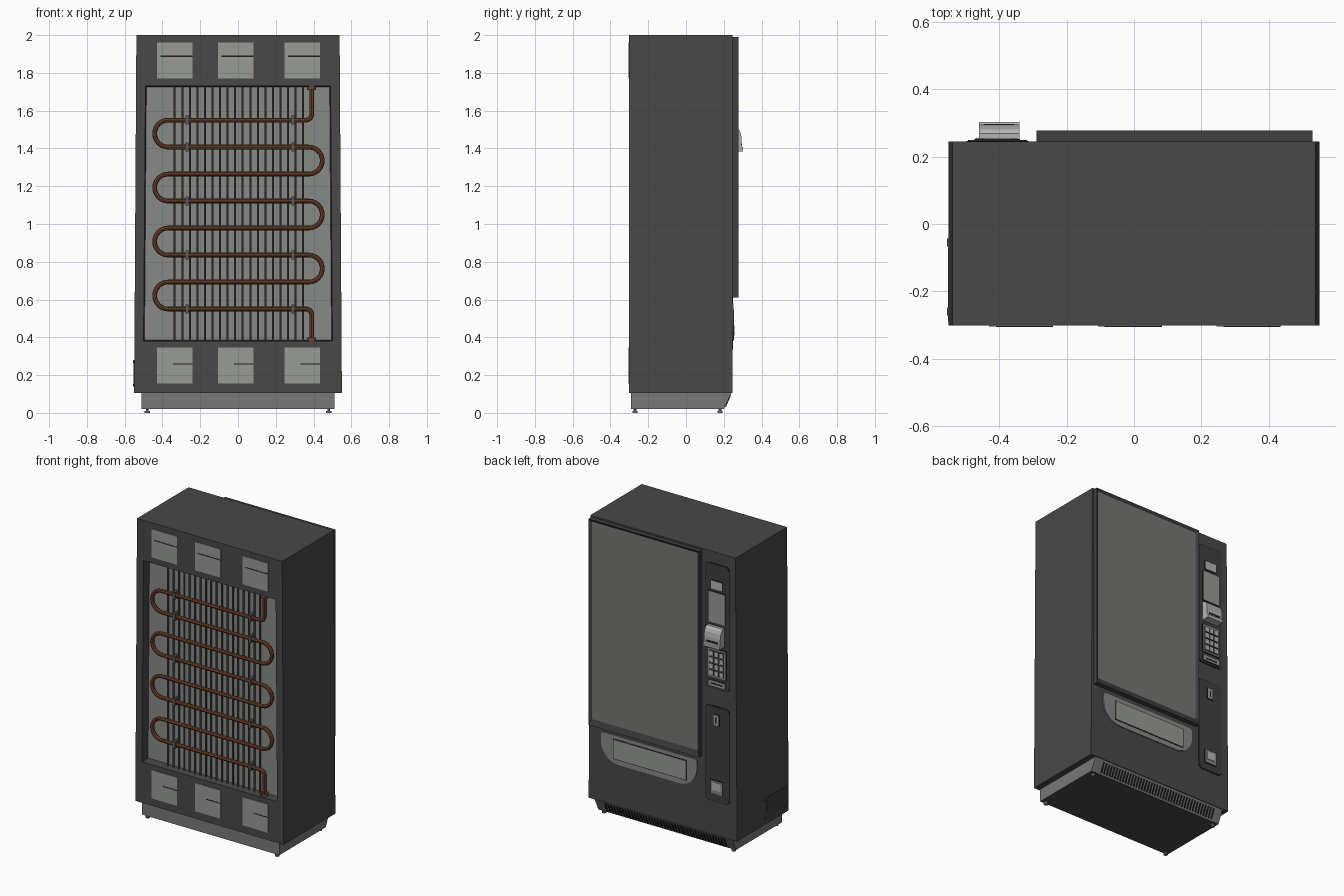
import bpy, bmesh, math
from mathutils import Vector

if "Cube" in bpy.data.objects:
    bpy.data.objects.remove(bpy.data.objects["Cube"])


def mat(name, r, g=None, b=None):
    m = bpy.data.materials.new(name)
    m.diffuse_color = (r, r if g is None else g, r if b is None else b, 1)
    m.use_nodes = True
    m.node_tree.nodes["Principled BSDF"].inputs["Base Color"].default_value = m.diffuse_color
    return m


BODY = mat("charcoal body", 0.065)
FRAME = mat("dark frame", 0.05)
BLACK = mat("black gap", 0.015)
GLASS = mat("grey glass", 0.18, 0.185, 0.175)
PANEL = mat("recess grey", 0.24, 0.255, 0.235)
VENT = mat("vent grey", 0.31, 0.325, 0.30)
BASE = mat("base grey", 0.19)
STEEL = mat("light steel", 0.45)
COPPER = mat("copper", 0.16, 0.055, 0.025)
ROD = mat("rod grey", 0.10)


def finish(name, bm, *mats):
    bmesh.ops.recalc_face_normals(bm, faces=bm.faces)
    me = bpy.data.meshes.new(name)
    bm.to_mesh(me)
    bm.free()
    for m in mats:
        me.materials.append(m)
    ob = bpy.data.objects.new(name, me)
    bpy.context.collection.objects.link(ob)
    return ob


def prism(name, pts, a, b, m, axis="y"):
    """Extrude a profile: (x, z) along y, or (y, z) along x."""
    bm = bmesh.new()
    put = (lambda p, t: (p[0], t, p[1])) if axis == "y" else (lambda p, t: (t, p[0], p[1]))
    lo = [bm.verts.new(put(p, a)) for p in pts]
    hi = [bm.verts.new(put(p, b)) for p in pts]
    bm.faces.new(lo)
    bm.faces.new(hi)
    n = len(pts)
    for i in range(n):
        bm.faces.new((lo[i], lo[(i + 1) % n], hi[(i + 1) % n], hi[i]))
    return finish(name, bm, m)


def arc(cx, cz, r, a0, a1, n=8):
    return [(cx + r * math.cos(math.radians(a0 + (a1 - a0) * i / n)),
             cz + r * math.sin(math.radians(a0 + (a1 - a0) * i / n))) for i in range(n + 1)]


def rounded(x0, x1, z0, z1, rb, rt):
    """Rounded rectangle with separate bottom and top radii."""
    return (arc(x0 + rb, z0 + rb, rb, 180, 270) + arc(x1 - rb, z0 + rb, rb, 270, 360)
            + arc(x1 - rt, z1 - rt, rt, 0, 90) + arc(x0 + rt, z1 - rt, rt, 90, 180))


def box(name, x0, x1, y0, y1, z0, z1, m):
    return prism(name, [(x0, z0), (x1, z0), (x1, z1), (x0, z1)], y0, y1, m)


def cylinder(name, p0, p1, r, m, sides=8):
    p0, p1 = Vector(p0), Vector(p1)
    bm = bmesh.new()
    bmesh.ops.create_cone(bm, cap_ends=True, segments=sides, radius1=r, radius2=r, depth=(p1 - p0).length)
    q = Vector((0, 0, 1)).rotation_difference(p1 - p0)
    for v in bm.verts:
        v.co = q @ v.co + (p0 + p1) / 2
    return finish(name, bm, m)


YF, YB, YR = -0.301, 0.245, -0.245   # coil side, display side, recess floor

# Cabinet: slightly tapered shell with a recess on the coil side
bm = bmesh.new()


def loop(y, xb, xt, z0, z1):
    return [bm.verts.new(c) for c in ((-xb, y, z0), (xb, y, z0), (xt, y, z1), (-xt, y, z1))]


loops = [loop(YB, 0.55, 0.538, 0.105, 2.0), loop(YF, 0.55, 0.538, 0.105, 2.0),
         loop(YF, 0.50, 0.49, 0.38, 1.73), loop(YR, 0.495, 0.485, 0.385, 1.725)]
for a, b in zip(loops, loops[1:]):
    for i in range(4):
        j = (i + 1) % 4
        bm.faces.new((a[i], a[j], b[j], b[i]))
bm.faces.new(loops[0])
bm.faces.new(loops[-1]).material_index = 1
finish("cabinet", bm, BODY, PANEL)

# Vent screens above and below the coil
for z0 in (0.155, 1.77):
    for x0 in (-0.43, -0.107, 0.245):
        box("vent_screen", x0, x0 + 0.19, -0.304, YF + 0.01, z0, z0 + 0.19, VENT)
        lo = x0 + (0.02 if z0 > 1 else 0.085)
        box("vent_crease", lo, x0 + 0.19, -0.305, YF, z0 + 0.10 + (0.015 if z0 > 1 else 0),
            z0 + 0.106 + (0.015 if z0 > 1 else 0), BLACK)

# Condenser rods
for i in range(18):
    x = -0.335 + i * 0.04
    cylinder("condenser_rod", (x, -0.262, 0.382), (x, -0.262, 1.728), 0.006, ROD, 6)

# Copper serpentine pipe
step = 1.0 / 7
path = [(0.39, 1.73)] + arc(0.36, 1.58, 0.03, 0, -90, 5)
for i in range(7):
    zc = 1.55 - (i + 0.5) * step
    path += arc(-0.37, zc, step / 2, 90, 270, 12) if i % 2 == 0 else arc(0.375, zc, step / 2, 90, -90, 12)
path += arc(0.36, 0.52, 0.03, 90, 0, 5) + [(0.39, 0.38)]
cu = bpy.data.curves.new("coil_pipe", "CURVE")
cu.dimensions = "3D"
cu.bevel_depth = 0.0125
cu.bevel_resolution = 2
sp = cu.splines.new("POLY")
sp.points.add(len(path) - 1)
for p, (x, z) in zip(sp.points, path):
    p.co = (x, -0.278, z, 1)
cu.materials.append(COPPER)
pipe = bpy.data.objects.new("coil_pipe", cu)
bpy.context.collection.objects.link(pipe)
bpy.context.view_layer.objects.active = pipe
pipe.select_set(True)
bpy.ops.object.convert(target="MESH")
bpy.ops.object.shade_smooth_by_angle()
for z0 in (0.38, 1.71):
    cylinder("pipe_collar", (0.39, -0.275, z0), (0.39, -0.275, z0 + 0.02), 0.024, COPPER, 12)
# Pipe clips
for row in (0, 1, 3, 5, 7):
    for x in (-0.27, 0.29):
        z = 1.55 - row * step
        box("pipe_clip", x - 0.008, x + 0.008, -0.294, YR, z - 0.024, z + 0.024, ROD)

# Base plinth with slanted kick grille, dark underside and feet
base = prism("base_plinth", [(-0.29, 0.02), (0.20, 0.02), (0.24, 0.105), (-0.29, 0.105)], -0.51, 0.51, BASE, "x")
base.data.materials.append(BODY)
for f in base.data.polygons:
    if f.normal.z < -0.9:
        f.material_index = 1
for i in range(42):
    x = -0.45 + i * 0.0215
    prism("grille_slot", [(0.206, 0.03), (0.211, 0.03), (0.238, 0.092), (0.233, 0.092)], x, x + 0.009, BLACK, "x")
for x in (-0.48, 0.48):
    for y in (-0.27, 0.18):
        cylinder("foot_stem", (x, y, 0.008), (x, y, 0.025), 0.007, BASE)
        cylinder("foot_pad", (x, y, 0), (x, y, 0.01), 0.014, BASE, 12)

# Side service hatch with hinges
prism("side_hatch", [(-0.29, 0.14), (-0.07, 0.14), (-0.07, 0.28), (-0.29, 0.28)], -0.552, -0.54, FRAME, "x")
for y in (-0.26, -0.055):
    for z in (0.14, 0.265):
        prism("hatch_hinge", [(y - 0.012, z), (y + 0.012, z), (y + 0.012, z + 0.012), (y - 0.012, z + 0.012)],
              -0.555, -0.54, BODY, "x")

# Display door: framed slab with the glass as a sunk inset face
bm = bmesh.new()
bmesh.ops.create_cube(bm, size=1)
for v in bm.verts:
    v.co = (0.12 + v.co.x * 0.82, 0.26 + v.co.y * 0.034, 1.30 + v.co.z * 1.38)
front = max(bm.faces, key=lambda f: f.calc_center_median().y)
bmesh.ops.inset_region(bm, faces=[front], thickness=0.025)
for v in front.verts:
    v.co.y -= 0.012
    if v.co.z < 1:
        v.co.z = 0.65
front.material_index = 1
finish("display_door", bm, FRAME, GLASS)

# Delivery tray and flap
prism("tray_surround", rounded(-0.256, 0.454, 0.385, 0.578, 0.13, 0.02), 0.24, 0.251, PANEL)
box("flap_gap", -0.185, 0.365, 0.245, 0.2525, 0.417, 0.553, BLACK)
box("tray_flap", -0.18, 0.36, 0.245, 0.2545, 0.422, 0.548, VENT)

# Control panels, each with a dark outline
for z0, z1 in ((1.09, 1.92), (0.335, 0.965)):
    prism("panel_gap", rounded(-0.497, -0.313, z0 - 0.005, z1 + 0.005, 0.027, 0.027), 0.24, 0.2465, BLACK)
    prism("control_panel", rounded(-0.492, -0.318, z0, z1, 0.025, 0.025), 0.24, 0.249, FRAME)


def fitting(name, x0, x1, z0, z1, m, y=0.255):
    box(name + "_gap", x0 - 0.004, x1 + 0.004, 0.245, y - 0.003, z0 - 0.004, z1 + 0.004, BLACK)
    box(name, x0, x1, 0.245, y, z0, z1, m)


fitting("small_display", -0.445, -0.362, 1.755, 1.81, STEEL)
fitting("note_plate", -0.468, -0.345, 1.53, 1.735, VENT)
fitting("keypad", -0.47, -0.342, 1.165, 1.355, PANEL)
fitting("card_slot", -0.468, -0.345, 1.105, 1.14, VENT)
box("card_slot_mouth", -0.45, -0.363, 0.25, 0.2565, 1.118, 1.126, BLACK)
for r in range(4):
    for c in range(3):
        fx, fz = -0.458 + c * 0.038, 1.18 + r * 0.043
        fitting("key", fx, fx + 0.028, fz, fz + 0.03, STEEL, 0.26)

# Note acceptor: curved hood over a lip
hood = prism("note_acceptor", [(0.245, 1.51), (0.268, 1.51), (0.281, 1.50), (0.29, 1.48), (0.295, 1.45),
                               (0.295, 1.41), (0.303, 1.405), (0.303, 1.385), (0.245, 1.385)],
             -0.46, -0.34, STEEL, "x")
box("note_mouth", -0.445, -0.355, 0.28, 0.2965, 1.415, 1.427, BLACK)

# Coin slot and coin return
fitting("coin_slot", -0.418, -0.382, 0.845, 0.915, VENT)
box("coin_slot_mouth", -0.404, -0.396, 0.25, 0.2565, 0.86, 0.90, BLACK)
fitting("coin_return", -0.445, -0.362, 0.385, 0.472, PANEL)
box("coin_return_flap", -0.435, -0.372, 0.25, 0.258, 0.41, 0.462, STEEL)
